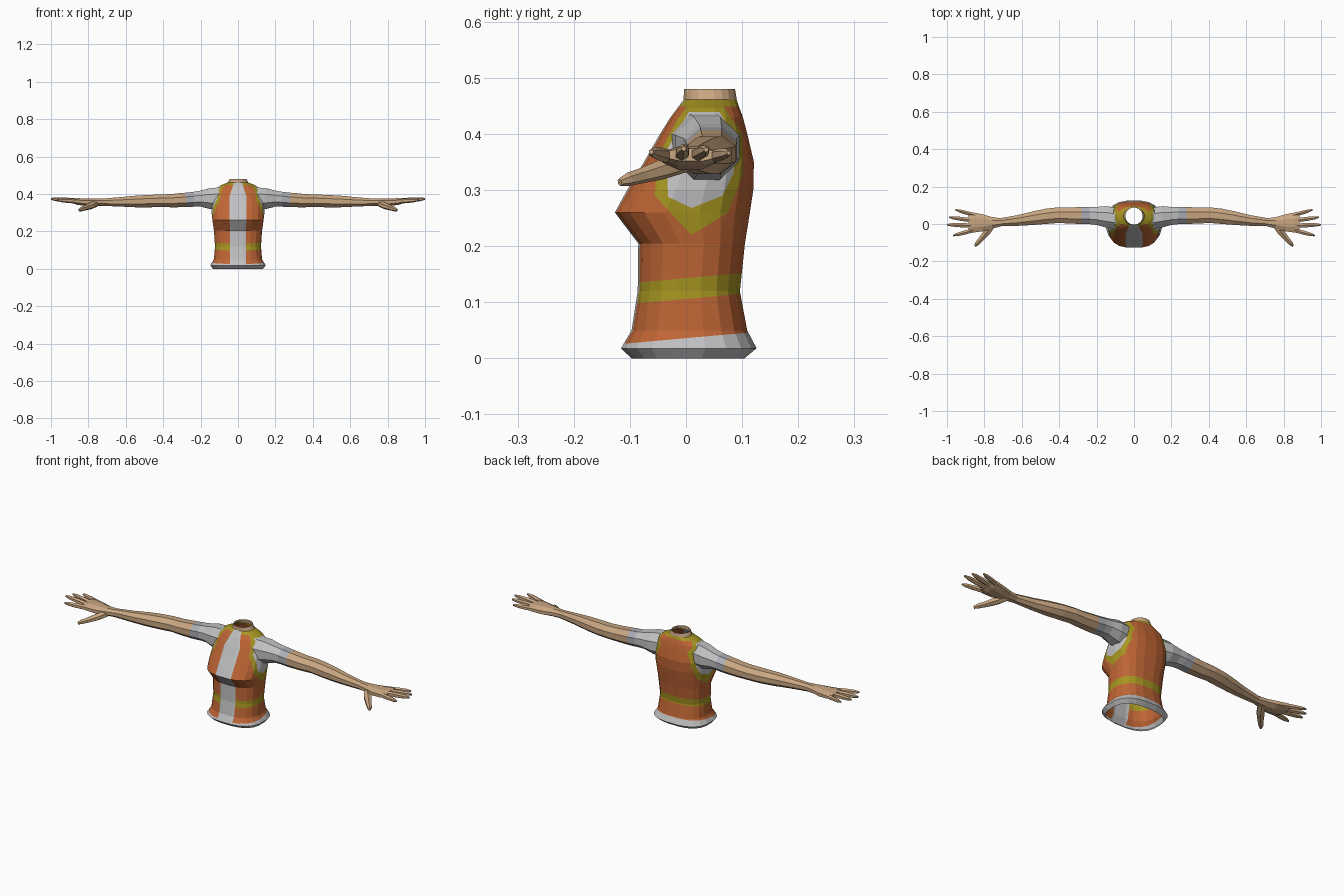
import bpy, bmesh, math
from mathutils import Vector

cube = bpy.data.objects.get("Cube")
if cube:
    bpy.data.objects.remove(cube, do_unlink=True)


def material(name, rgb):
    m = bpy.data.materials.new(name)
    m.use_nodes = True
    m.diffuse_color = (*rgb, 1)
    m.node_tree.nodes["Principled BSDF"].inputs["Base Color"].default_value = (*rgb, 1)
    return m


MATS = [material("orange vest", (0.52, 0.13, 0.035)),
        material("yellow trim", (0.38, 0.30, 0.015)),
        material("white shirt", (0.53, 0.53, 0.54)),
        material("grey cuff", (0.40, 0.42, 0.46)),
        material("skin", (0.58, 0.38, 0.22))]
ORANGE, YELLOW, WHITE, CUFF, SKIN = range(5)


def finish(name, bm, rule):
    """Colour each face by a rule on its centre and link the object."""
    for f in bm.faces:
        f.material_index = rule(f.calc_center_median())
        f.smooth = False
    mesh = bpy.data.meshes.new(name)
    bm.to_mesh(mesh)
    bm.free()
    for m in MATS:
        mesh.materials.append(m)
    bpy.context.collection.objects.link(bpy.data.objects.new(name, mesh))


def bridge(bm, rings):
    for a, b in zip(rings, rings[1:]):
        n = len(a)
        for i in range(n):
            j = (i + 1) % n
            bm.faces.new((a[i], a[j], b[j], b[i]))


def cut(bm, point, normal, keep):
    """Score a plane into the faces chosen by keep."""
    faces = [f for f in bm.faces if keep(f.calc_center_median())]
    geom = set(faces)
    for f in faces:
        geom.update(f.edges)
        geom.update(f.verts)
    bmesh.ops.bisect_plane(bm, geom=list(geom), dist=1e-5,
                           plane_co=point, plane_no=normal)


def sides(poly):
    return zip(poly, poly[1:] + poly[:1])


def inside(poly, u, v):
    """Convex counter-clockwise polygon test."""
    return all((b[0] - a[0]) * (v - a[1]) - (b[1] - a[1]) * (u - a[0]) > 0
               for a, b in sides(poly))


# Torso rings: height, half width, front y, back y, squareness
TORSO = [(0.0, .135, -.098, .105, 2.6), (.018, .150, -.117, .127, 2.6),
         (.05, .130, -.098, .110, 2.6), (.12, .124, -.087, .097, 2.5),
         (.205, .130, -.086, .106, 2.5), (.26, .138, -.128, .115, 2.7),
         (.30, .143, -.106, .121, 2.5), (.35, .140, -.076, .122, 2.5),
         (.40, .130, -.047, .110, 2.5), (.43, .116, -.028, .102, 2.4),
         (.446, .094, -.016, .096, 2.2), (.461, .056, -.005, .091, 2),
         (.48, .046, -.004, .088, 2)]
SEGMENTS = 20

# Armhole outlines in y, z and the front panel in x, z
TRIM = [(.01, .22), (.075, .26), (.102, .33), (.10, .40), (.065, .452),
        (-.005, .447), (-.05, .36), (-.056, .29)]
HOLE = [(.01, .268), (.065, .29), (.085, .33), (.088, .39), (.06, .439),
        (.005, .439), (-.035, .37), (-.032, .288)]
PANEL = [(-.042, -.1), (.042, -.1), (.045, .39), (.018, .47), (-.018, .47), (-.045, .39)]
# Heights of the slanted bands at y = 0
HEM, BAND_LOW, BAND_HIGH, SLANT = .036, .106, .143, .09
COLLAR, NECK = .449, .461


def on_flank(c):
    return abs(c.x) > .075 and c.z > .2


def on_front(c):
    return c.y < .02


def power(v, n):
    return math.copysign(abs(v) ** (2 / n), v)


def torso_colour(c):
    level = c.z - SLANT * c.y
    if c.z > NECK:
        return SKIN
    if level < HEM:
        return WHITE
    if on_flank(c) and inside(TRIM, c.y, c.z):
        return WHITE if inside(HOLE, c.y, c.z) else YELLOW
    if on_front(c) and inside(PANEL, c.x, c.z):
        return WHITE
    if c.z > COLLAR or BAND_LOW < level < BAND_HIGH:
        return YELLOW
    return ORANGE


# Torso with open neck and hem
bm = bmesh.new()
rings = []
for z, half, front, back, n in TORSO:
    ring = []
    for i in range(SEGMENTS):
        t = math.tau * (i + .5) / SEGMENTS
        ring.append(bm.verts.new((half * power(math.cos(t), n),
                                  (front + back) / 2 + (back - front) / 2 * power(math.sin(t), n), z)))
    rings.append(ring)
bridge(bm, rings)
for height in (HEM, BAND_LOW, BAND_HIGH):
    cut(bm, (0, 0, height), (0, -SLANT, 1), lambda c: c.z < .25)
for height in (COLLAR, NECK):
    cut(bm, (0, 0, height), (0, 0, 1), lambda c: c.z > .4)
for a, b in sides(PANEL):
    cut(bm, (a[0], 0, a[1]), (b[1] - a[1], 0, a[0] - b[0]), on_front)
for outline in (TRIM, HOLE):
    for a, b in sides(outline):
        cut(bm, (0, *a), (0, b[1] - a[1], a[0] - b[0]), on_flank)
finish("torso", bm, torso_colour)


def tube(name, side, stations, count, rule):
    """Closed limb through (x, y, z, half width, half height) stations."""
    bm = bmesh.new()
    first, last = Vector(stations[0][:3]), Vector(stations[-1][:3])
    along = (last - first).normalized()
    across = Vector((0, 0, 1)).cross(along).normalized()
    up = along.cross(across)
    rings = []
    for x, y, z, wide, tall in stations:
        ring = []
        for i in range(count):
            t = math.tau * (i + .5) / count
            p = Vector((x, y, z)) + across * wide * math.cos(t) + up * tall * math.sin(t)
            ring.append(bm.verts.new((p.x * side, p.y, p.z)))
        rings.append(ring)
    bridge(bm, rings)
    bm.faces.new(rings[0][::-1])
    bm.faces.new(rings[-1])
    bmesh.ops.recalc_face_normals(bm, faces=bm.faces[:])
    finish(name, bm, rule)


def arm_colour(c):
    x = abs(c.x)
    return WHITE if x < .235 else CUFF if x < .28 else SKIN


def skin_colour(c):
    return SKIN


# Shoulder to wrist
ARM = [(.09, .03, .375, .062, .066), (.15, .038, .375, .062, .060),
       (.20, .043, .375, .052, .046), (.235, .045, .372, .050, .043),
       (.28, .045, .368, .049, .042), (.36, .046, .364, .046, .038),
       (.41, .047, .364, .045, .036), (.47, .041, .362, .044, .036),
       (.54, .031, .360, .039, .034), (.62, .019, .358, .031, .028),
       (.72, .009, .356, .023, .021)]
PALM = [(.71, .009, .356, .023, .021), (.76, .006, .356, .034, .021),
        (.81, .006, .356, .049, .022), (.86, .008, .360, .058, .019),
        (.885, .010, .363, .054, .012)]
# Finger name, root, tip, thickness
FINGERS = [("index_finger", (.86, -.034, .361), (.967, -.062, .368), .0125),
           ("middle_finger", (.87, -.008, .364), (1.0, -.004, .374), .013),
           ("ring_finger", (.87, .020, .363), (.988, .036, .372), .0125),
           ("little_finger", (.85, .047, .360), (.955, .076, .366), .0115)]
THUMB = [(.755, .0, .350, .018, .018), (.785, -.042, .337, .021, .018),
         (.815, -.078, .326, .016, .014), (.838, -.103, .319, .013, .012),
         (.850, -.118, .314, .006, .007)]

for label, side in (("left", 1), ("right", -1)):
    tube(label + "_arm", side, ARM, 8, arm_colour)
    tube(label + "_palm", side, PALM, 8, skin_colour)
    tube(label + "_thumb", side, THUMB, 6, skin_colour)
    for name, root, tip, r in FINGERS:
        a, b = Vector(root), Vector(tip)
        stations = [(*a.lerp(b, t), r * k, r * k)
                    for t, k in ((0, 1), (.45, 1), (.8, .8), (1, .35))]
        tube(label + "_" + name, side, stations, 6, skin_colour)
